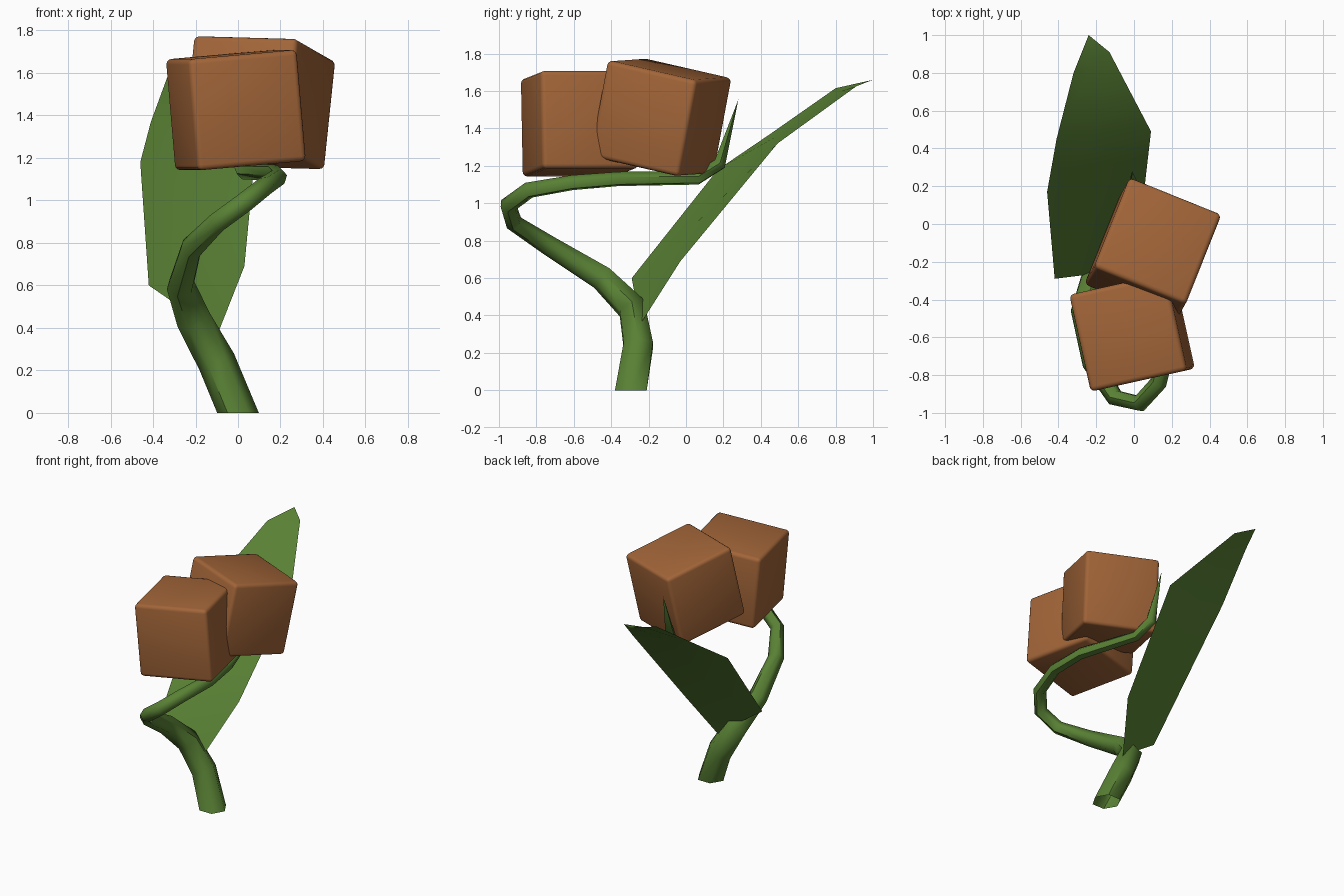
import bpy, bmesh, math
from mathutils import Vector

if "Cube" in bpy.data.objects:
    bpy.data.objects.remove(bpy.data.objects["Cube"])


def material(name, rgb):
    m = bpy.data.materials.new(name)
    m.diffuse_color = (*rgb, 1)
    m.use_nodes = True
    m.node_tree.nodes["Principled BSDF"].inputs["Base Color"].default_value = m.diffuse_color
    return m


GREEN = material("leaf_green", (0.10, 0.22, 0.035))
BROWN = material("block_brown", (0.36, 0.13, 0.04))


def finish(bm, name, mat, angle=40):
    me = bpy.data.meshes.new(name)
    bmesh.ops.recalc_face_normals(bm, faces=bm.faces)
    bm.to_mesh(me)
    bm.free()
    ob = bpy.data.objects.new(name, me)
    bpy.context.collection.objects.link(ob)
    me.materials.append(mat)
    bpy.ops.object.select_all(action='DESELECT')
    ob.select_set(True)
    bpy.context.view_layer.objects.active = ob
    bpy.ops.object.shade_smooth_by_angle(angle=math.radians(angle))
    return ob


def sweep(name, path, sides, mat):
    """Tapered tube along (x, y, z, radius) points, ending in a tip."""
    bm = bmesh.new()
    pts = [Vector(p[:3]) for p in path]
    tangent = Vector((0, 0, 1))
    side = Vector((1, 0, 0))
    rings = []
    for i, p in enumerate(pts[:-1]):
        if i:
            new = ((p - pts[i - 1]).normalized() + (pts[i + 1] - p).normalized()).normalized()
            side = tangent.rotation_difference(new) @ side
            tangent = new
        other = tangent.cross(side)
        rings.append([bm.verts.new(p + path[i][3] * (math.cos(a) * side + math.sin(a) * other))
                      for a in (math.tau * k / sides for k in range(sides))])
    tip = bm.verts.new(pts[-1])
    for k in range(sides):
        n = (k + 1) % sides
        for a, b in zip(rings, rings[1:]):
            bm.faces.new((a[k], a[n], b[n], b[k]))
        bm.faces.new((rings[-1][k], rings[-1][n], tip))
    return finish(bm, name, mat, 60)


# Curling stem, ending in a small spike
sweep("stem", [
    (0, -0.295, 0, 0.098), (-0.10, -0.255, 0.24, 0.09), (-0.21, -0.29, 0.44, 0.082),
    (-0.27, -0.45, 0.60, 0.068), (-0.22, -0.735, 0.775, 0.055), (-0.10, -0.92, 0.895, 0.047),
    (0.03, -0.95, 0.99, 0.047), (0.13, -0.84, 1.07, 0.045), (0.19, -0.61, 1.11, 0.042),
    (0.17, -0.36, 1.13, 0.04), (0.03, 0.06, 1.135, 0.038), (0, 0.18, 1.21, 0.038),
    (-0.01, 0.28, 1.555, 0)], 6, GREEN)

# Large leaf blade: rows of left edge, midrib, right edge, closing at a tip
rows = [
    [(-0.42, -0.29, 0.60), (-0.26, -0.27, 0.49), (-0.10, -0.24, 0.36)],
    [(-0.46, 0.17, 1.18), (-0.20, 0.00, 0.84), (0.03, -0.03, 0.69)],
    [(-0.41, 0.45, 1.37), (-0.20, 0.47, 1.35), (0.09, 0.49, 1.32)],
    [(-0.32, 0.80, 1.615), (-0.23, 0.83, 1.60), (-0.13, 0.91, 1.625)],
]
bm = bmesh.new()
grid = [[bm.verts.new(p) for p in row] for row in rows]
tip = bm.verts.new((-0.24, 1.0, 1.66))
for i in range(2):
    for a, b in zip(grid, grid[1:]):
        bm.faces.new((a[i], a[i + 1], b[i + 1], b[i]))
    bm.faces.new((grid[-1][i], grid[-1][i + 1], tip))
finish(bm, "large_leaf", GREEN, 60)


# Two rounded, tilted blocks resting on the stem
def block(name, centre, tilt, size=0.525):
    bm = bmesh.new()
    bmesh.ops.create_cube(bm, size=size)
    bmesh.ops.bevel(bm, geom=bm.edges[:], offset=0.025, segments=3, profile=0.5, affect='EDGES')
    ob = finish(bm, name, BROWN, 50)
    ob.location = centre
    ob.rotation_euler = [math.radians(t) for t in tilt]


block("front_block", (-0.01, -0.57, 1.425), (0, -5, 12.5))
block("rear_block", (0.10, -0.135, 1.46), (-12, 1.5, -22))
